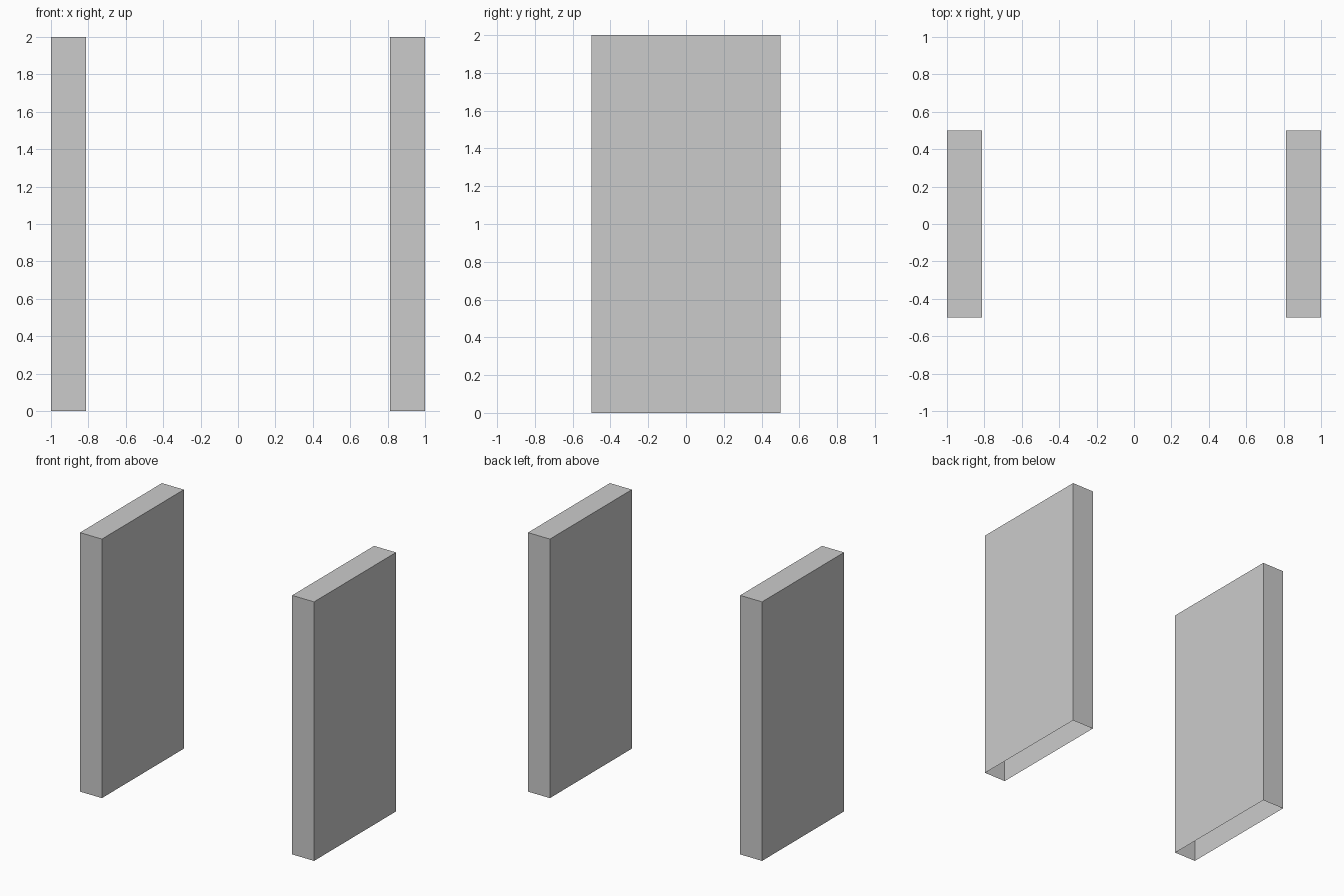
import bpy, bmesh
from mathutils import Matrix

if "Cube" in bpy.data.objects:
    bpy.data.objects.remove(bpy.data.objects["Cube"])

THICKNESS, DEPTH, HEIGHT = 0.1875, 1.0, 2.0


def open_panel(name, x):
    # Upright slab shell with an open underside
    bm = bmesh.new()
    size = Matrix.Diagonal((THICKNESS, DEPTH, HEIGHT, 1))
    bmesh.ops.create_cube(bm, size=1, matrix=Matrix.Translation((x, 0, HEIGHT / 2)) @ size)
    bm.normal_update()
    bottom = [f for f in bm.faces if f.normal.z < -0.5]
    bmesh.ops.delete(bm, geom=bottom, context='FACES_ONLY')
    mesh = bpy.data.meshes.new(name)
    bm.to_mesh(mesh)
    bm.free()
    bpy.context.collection.objects.link(bpy.data.objects.new(name, mesh))


# Matching panels at the left and right ends
for name, side in (("left_panel", -1), ("right_panel", 1)):
    open_panel(name, side * (1 - THICKNESS / 2))
